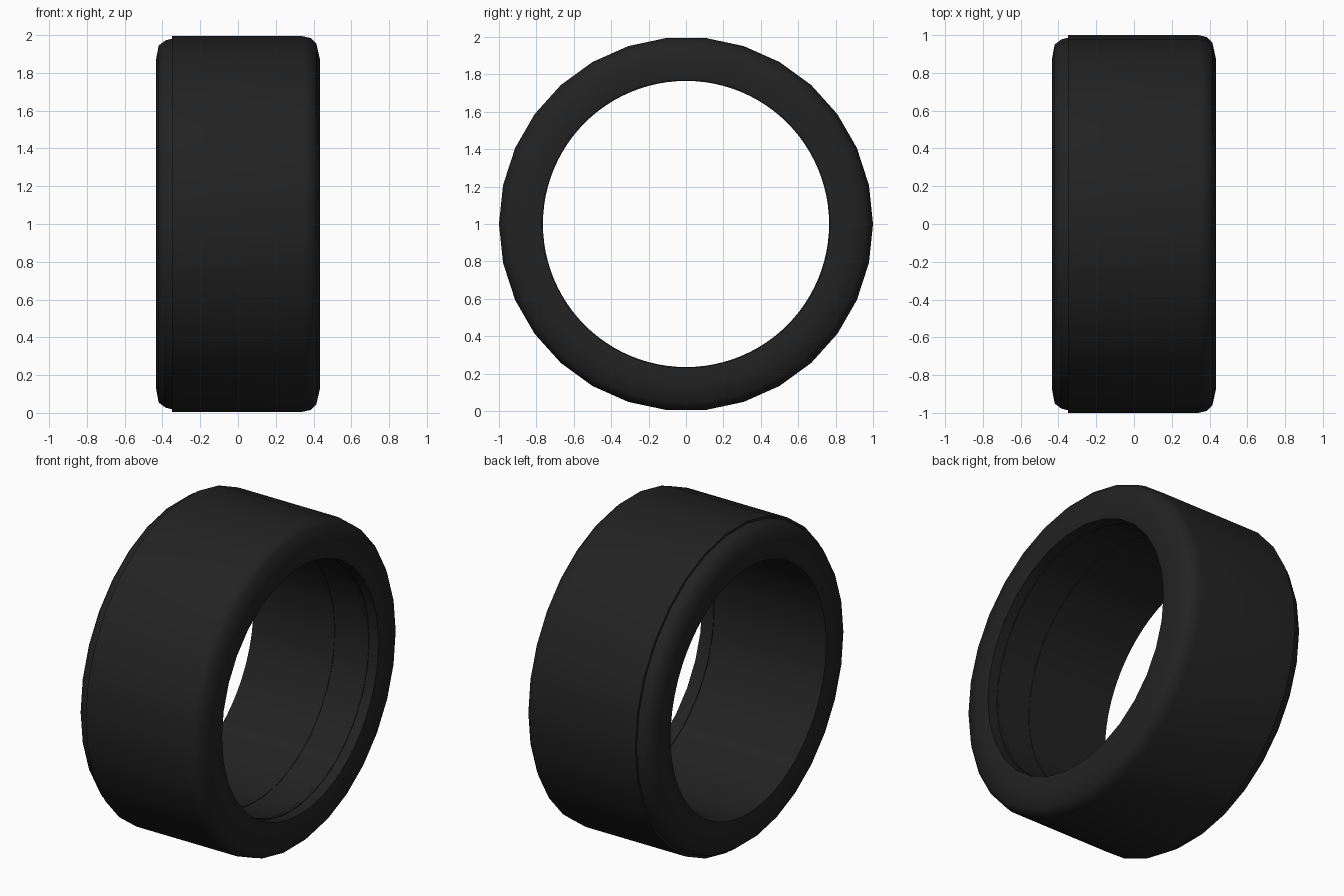
import bpy, bmesh
from math import cos, sin, tau, radians

if "Cube" in bpy.data.objects:
    bpy.data.objects.remove(bpy.data.objects["Cube"])

CENTRE_Z = 1.0

rubber = bpy.data.materials.new("black_rubber")
rubber.diffuse_color = (0.016, 0.016, 0.016, 1)
rubber.use_nodes = True
rubber.node_tree.nodes["Principled BSDF"].inputs["Base Color"].default_value = rubber.diffuse_color


def revolve(name, profile, sides, angle):
    """Spin a closed (x, radius) profile around the x axis."""
    bm = bmesh.new()
    rings = []
    for i in range(sides):
        a = tau * i / sides
        rings.append([bm.verts.new((x, r * cos(a), r * sin(a))) for x, r in profile])
    n = len(profile)
    for i in range(sides):
        p, q = rings[i], rings[(i + 1) % sides]
        for j in range(n):
            k = (j + 1) % n
            bm.faces.new((p[j], p[k], q[k], q[j]))
    bmesh.ops.recalc_face_normals(bm, faces=bm.faces)
    mesh = bpy.data.meshes.new(name)
    bm.to_mesh(mesh)
    bm.free()
    mesh.materials.append(rubber)
    obj = bpy.data.objects.new(name, mesh)
    bpy.context.collection.objects.link(obj)
    obj.location.z = CENTRE_Z
    bpy.ops.object.select_all(action='DESELECT')
    obj.select_set(True)
    bpy.context.view_layer.objects.active = obj
    bpy.ops.object.shade_smooth_by_angle(angle=radians(angle))


# Tyre: rounded shoulder at +x, small ledge then rounded shoulder at -x
revolve("tyre", [
    (0.43, 0.772), (0.435, 0.80), (0.435, 0.87), (0.415, 0.96), (0.385, 0.99),
    (0.34, 1.0), (-0.35, 1.0),
    (-0.35, 0.986), (-0.385, 0.977), (-0.42, 0.95), (-0.435, 0.87),
    (-0.435, 0.80), (-0.43, 0.772)], 30, 50)

# Inner barrel: shallow steps and a narrow groove near the +x opening
revolve("inner_barrel", [
    (-0.43, 0.785), (-0.43, 0.766), (0.13, 0.766), (0.13, 0.771),
    (0.345, 0.771), (0.345, 0.765), (0.365, 0.765), (0.365, 0.771),
    (0.425, 0.771), (0.43, 0.785)], 96, 30)
